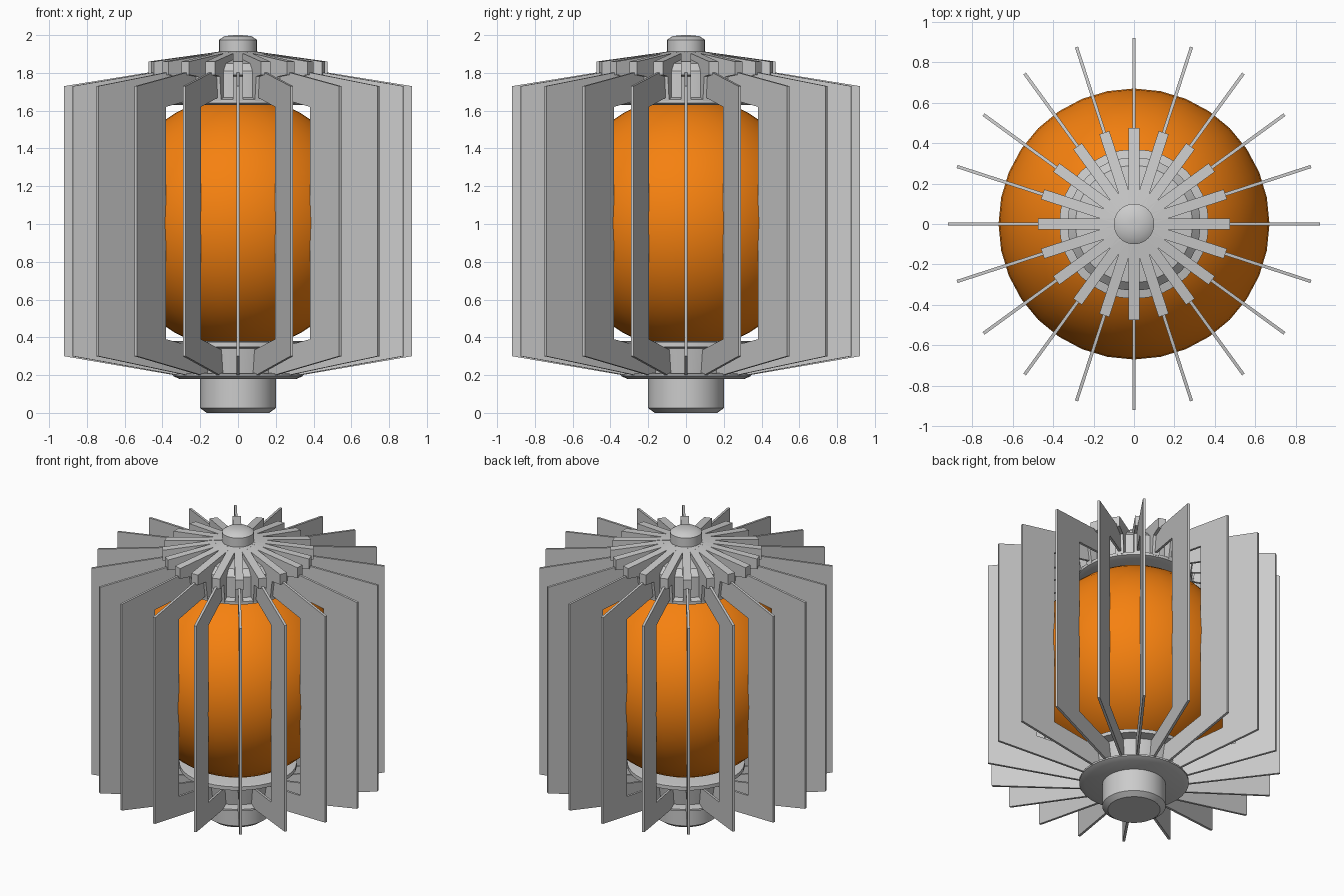
import bpy, bmesh, math
from mathutils import Matrix

if "Cube" in bpy.data.objects:
    bpy.data.objects.remove(bpy.data.objects["Cube"])

N = 20  # number of fins


def finish(bm, name):
    bmesh.ops.recalc_face_normals(bm, faces=bm.faces)
    me = bpy.data.meshes.new(name)
    bm.to_mesh(me)
    bm.free()
    ob = bpy.data.objects.new(name, me)
    bpy.context.collection.objects.link(ob)
    return ob


def smooth(ob):
    bpy.ops.object.select_all(action='DESELECT')
    ob.select_set(True)
    bpy.context.view_layer.objects.active = ob
    bpy.ops.object.shade_smooth_by_angle(angle=math.radians(30))


def lathe(name, profile, sides=32):
    """Solid of revolution from (radius, z) points, capped at both ends."""
    bm = bmesh.new()
    rings = [[bm.verts.new((r * math.cos(2 * math.pi * i / sides),
                            r * math.sin(2 * math.pi * i / sides), z))
              for i in range(sides)] for r, z in profile]
    for a, b in zip(rings, rings[1:]):
        for i in range(sides):
            j = (i + 1) % sides
            bm.faces.new((a[i], a[j], b[j], b[i]))
    bm.faces.new(rings[0])
    bm.faces.new(rings[-1])
    ob = finish(bm, name)
    smooth(ob)
    return ob


def radial_plates(name, profile, thickness):
    """N upright plates cut from a (radius, z) outline, spread round the axis."""
    bm = bmesh.new()
    for k in range(N):
        rot = Matrix.Rotation(2 * math.pi * k / N, 4, 'Z')
        sides = [[bm.verts.new(rot @ Matrix.Translation((r, y, z)).translation)
                  for r, z in profile] for y in (-thickness / 2, thickness / 2)]
        bm.faces.new(sides[0])
        bm.faces.new(sides[1])
        n = len(profile)
        for i in range(n):
            j = (i + 1) % n
            bm.faces.new((sides[0][i], sides[0][j], sides[1][j], sides[1][i]))
    return finish(bm, name)


# thin C-shaped cooling fins
radial_plates("fins", [(0.92, 0.30), (0.92, 1.73), (0.30, 1.83), (0.30, 1.68),
                       (0.66, 1.62), (0.66, 0.39), (0.28, 0.33), (0.28, 0.19)], 0.016)

# thick clamp spokes on the top
radial_plates("top_spokes", [(0.475, 1.86), (0.475, 1.79), (0.39, 1.78),
                             (0.37, 1.65), (0.08, 1.65), (0.08, 1.915)], 0.052)

# upper hub with collar, and top cap
lathe("top_hub", [(0.34, 1.63), (0.37, 1.64), (0.37, 1.66), (0.33, 1.67),
                  (0.33, 1.81), (0.29, 1.85), (0.10, 1.88)])
lathe("top_cap", [(0.10, 1.86), (0.10, 1.975), (0.07, 1.995), (0.02, 2.0)])

# lower hub, flange and base plug
lathe("bottom_hub", [(0.28, 0.19), (0.31, 0.34), (0.37, 0.35), (0.37, 0.375), (0.34, 0.38)])
lathe("base_flange", [(0.31, 0.18), (0.345, 0.195), (0.345, 0.207), (0.30, 0.212)])
lathe("base_plug", [(0.165, 0.0), (0.20, 0.025), (0.20, 0.20)])

# orange glowing core
bm = bmesh.new()
bmesh.ops.create_uvsphere(bm, u_segments=32, v_segments=24, radius=0.67,
                          matrix=Matrix.Translation((0, 0, 1.005)))
core = finish(bm, "core")
smooth(core)
mat = bpy.data.materials.new("orange")
mat.diffuse_color = (0.92, 0.22, 0.005, 1)
mat.use_nodes = True
mat.node_tree.nodes["Principled BSDF"].inputs["Base Color"].default_value = mat.diffuse_color
core.data.materials.append(mat)
